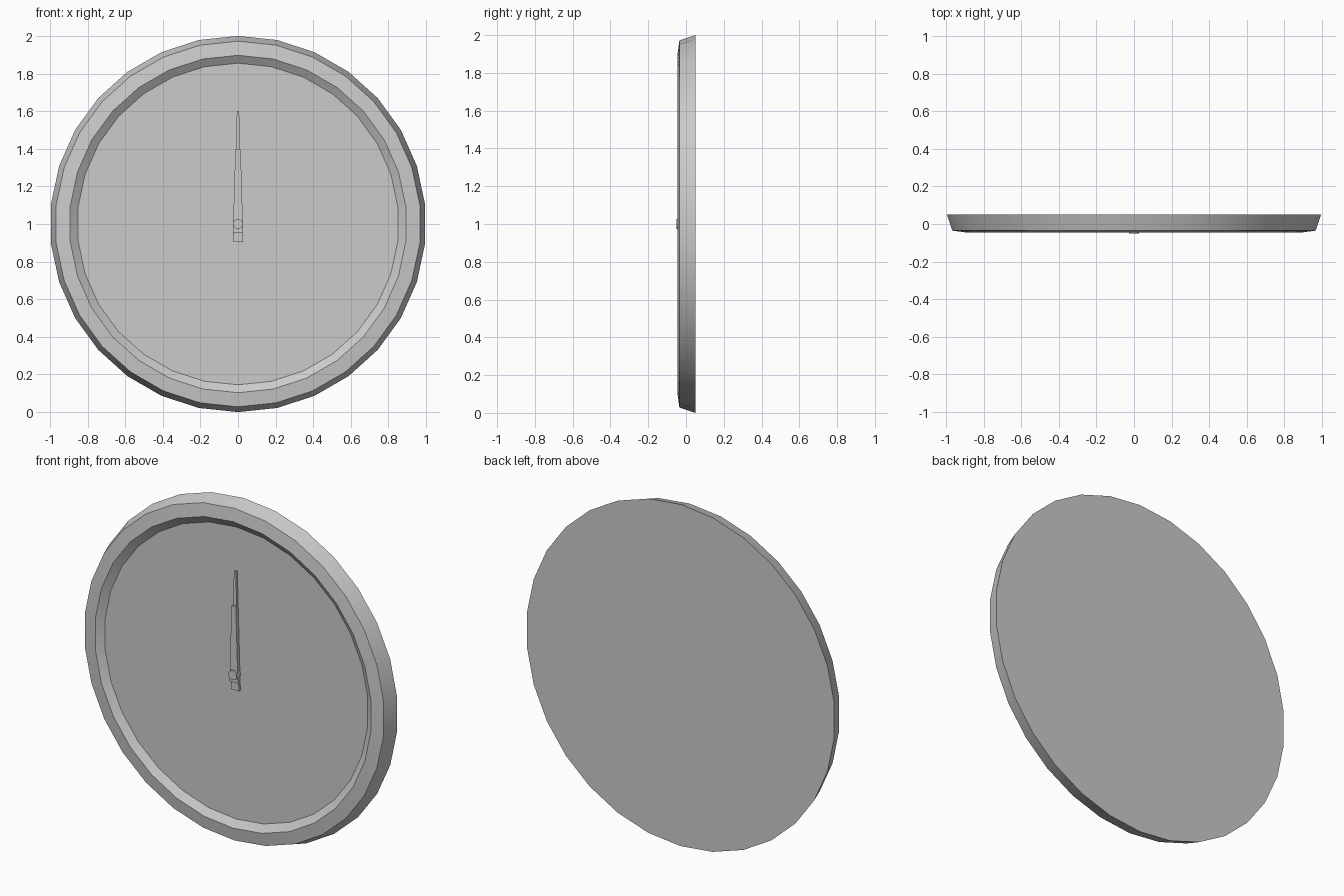
import bpy, bmesh, math

if "Cube" in bpy.data.objects:
    bpy.data.objects.remove(bpy.data.objects["Cube"])

CENTRE_Z = 1.0
DIAL_Y = -0.015

grey = bpy.data.materials.new("plain grey")
grey.diffuse_color = (0.6, 0.6, 0.6, 1)
grey.use_nodes = True
grey.node_tree.nodes["Principled BSDF"].inputs["Base Color"].default_value = grey.diffuse_color


def finish(name, bm, smooth=False):
    bmesh.ops.recalc_face_normals(bm, faces=bm.faces)
    mesh = bpy.data.meshes.new(name)
    bm.to_mesh(mesh)
    bm.free()
    mesh.materials.append(grey)
    obj = bpy.data.objects.new(name, mesh)
    bpy.context.collection.objects.link(obj)
    if smooth:
        bpy.ops.object.select_all(action='DESELECT')
        obj.select_set(True)
        bpy.context.view_layer.objects.active = obj
        bpy.ops.object.shade_smooth_by_angle(angle=math.radians(25))
    return obj


def turned(name, profile, sides):
    """Closed round part about the y axis from (radius, y) rings, capped at both ends."""
    bm = bmesh.new()
    rings = []
    for r, y in profile:
        angles = [2 * math.pi * i / sides for i in range(sides)]
        rings.append([bm.verts.new((r * math.sin(a), y, CENTRE_Z + r * math.cos(a)))
                      for a in angles])
    for a, b in zip(rings, rings[1:]):
        for i in range(sides):
            j = (i + 1) % sides
            bm.faces.new((a[i], a[j], b[j], b[i]))
    bm.faces.new(rings[0])
    bm.faces.new(rings[-1])
    return finish(name, bm, True)


def hand(name, z0, z1, w0, w1, front, back):
    """Tapered flat bar."""
    bm = bmesh.new()
    outline = [(-w0, z0), (w0, z0), (w1, z1), (-w1, z1)]
    f = [bm.verts.new((x, front, z)) for x, z in outline]
    b = [bm.verts.new((x, back, z)) for x, z in outline]
    bm.faces.new(f)
    bm.faces.new(b)
    for i in range(4):
        j = (i + 1) % 4
        bm.faces.new((f[i], f[j], b[j], b[i]))
    return finish(name, bm)


# Case: flat back, sloped side, rim, bevel down to the recessed dial
turned("clock_case", [(1.0, 0.05), (0.972, -0.035), (0.897, -0.045), (0.855, DIAL_Y)], 30)

# Hands and the pivot pin
hand("minute_hand", 0.905, 1.6, 0.026, 0.006, -0.029, DIAL_Y)
hand("hour_hand", 0.955, 1.4, 0.027, 0.014, -0.04, -0.029)
turned("pivot_pin", [(0.027, DIAL_Y), (0.027, -0.05)], 16)
